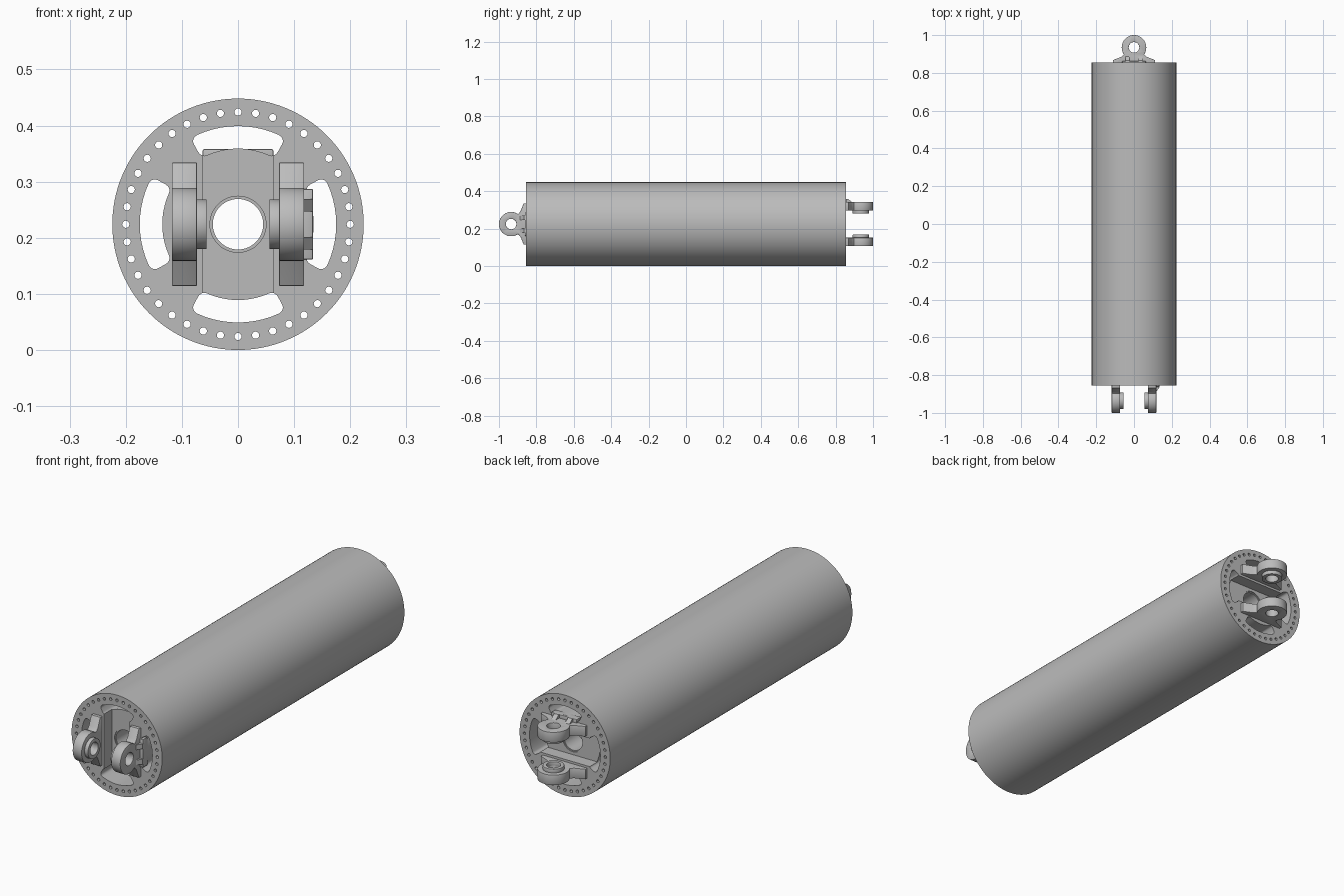
import bpy, bmesh
from math import cos, sin, pi, radians
from mathutils import Matrix, Vector

if "Cube" in bpy.data.objects:
    bpy.data.objects.remove(bpy.data.objects["Cube"])

R = 0.224        # tube radius
END = 0.855      # half length of the tube
PIN = -0.935     # pin axis of the front lugs

grey = bpy.data.materials.new("plain_grey")
grey.use_nodes = True
grey.diffuse_color = (0.5, 0.5, 0.5, 1)
grey.node_tree.nodes["Principled BSDF"].inputs["Base Color"].default_value = (0.5, 0.5, 0.5, 1)

# columns send profile a, b and depth to world axes
FRAMES = {
    "x": Matrix(((0, 0, 1), (1, 0, 0), (0, 1, 0))),
    "y": Matrix(((1, 0, 0), (0, 0, 1), (0, 1, 0))),
    "z": Matrix(((1, 0, 0), (0, 1, 0), (0, 0, 1))),
}
FRONT = Matrix.Translation((0, 0, R))
BACK = FRONT @ Matrix.Rotation(pi, 4, Vector((1, 0, 1)))   # swaps x and z, turns y


def circle(r, n=32, a=0, b=0):
    return [(a + r * cos(2 * pi * i / n), b + r * sin(2 * pi * i / n)) for i in range(n)]


def evaluated_mesh(obj):
    bpy.context.view_layer.update()
    return bpy.data.meshes.new_from_object(obj.evaluated_get(bpy.context.evaluated_depsgraph_get()))


def solid(name, loops, axis, lo, hi, place, bevel=0, cutter=None):
    """Extrude a profile with holes along an axis, then place it."""
    curve = bpy.data.curves.new(name, "CURVE")
    curve.dimensions = "2D"
    curve.fill_mode = "BOTH"
    curve.extrude = (hi - lo) / 2
    for loop in loops:
        spline = curve.splines.new("POLY")
        spline.points.add(len(loop) - 1)
        for point, (a, b) in zip(spline.points, loop):
            point.co = (a, b, 0, 1)
        spline.use_cyclic_u = True
    temp = bpy.data.objects.new(name + "_profile", curve)
    bpy.context.collection.objects.link(temp)
    mesh = evaluated_mesh(temp)
    bpy.data.objects.remove(temp)
    bm = bmesh.new()
    bm.from_mesh(mesh)
    bmesh.ops.remove_doubles(bm, verts=bm.verts, dist=1e-5)
    for v in bm.verts:
        v.co = place @ (FRAMES[axis] @ (v.co + Vector((0, 0, (lo + hi) / 2))))
    bmesh.ops.recalc_face_normals(bm, faces=bm.faces)
    bmesh.ops.dissolve_limit(bm, angle_limit=radians(0.5), verts=bm.verts, edges=bm.edges)
    bm.to_mesh(mesh)
    bm.free()
    obj = bpy.data.objects.new(name, mesh)
    bpy.context.collection.objects.link(obj)
    if cutter:
        mod = obj.modifiers.new("channel", "BOOLEAN")
        mod.operation, mod.solver, mod.object = "DIFFERENCE", "EXACT", cutter
    if bevel:
        mod = obj.modifiers.new("soft_edges", "BEVEL")
        mod.width, mod.segments, mod.limit_method = bevel, 2, "ANGLE"
        mod.angle_limit = radians(40)
    if obj.modifiers:
        obj.data = evaluated_mesh(obj)
        obj.modifiers.clear()
    obj.data.name = name
    obj.data.materials.clear()
    obj.data.materials.append(grey)
    obj.data.shade_smooth()
    obj.data.set_sharp_from_angle(angle=radians(30))
    return obj


def window(direction):
    """Curved slot with rounded corners, centred on a direction."""
    mid, half, tall, corner = 0.155, 0.078, 0.02, 0.012
    pts = []
    for k, (su, sv) in enumerate(((1, 1), (-1, 1), (-1, -1), (1, -1))):
        for i in range(6):
            t = (k + i / 5) * pi / 2
            pts.append((su * (half - corner) + corner * cos(t), sv * (tall - corner) + corner * sin(t)))
        if sv * su == 1:    # long edge, bent with the plate
            pts += [(su * (half - corner) * (1 - j / 5), sv * tall) for j in range(1, 10)]
    return [((mid + v) * cos(direction + u / mid), (mid + v) * sin(direction + u / mid)) for u, v in pts]


def box(a, b, c, d):
    return [(a, b), (c, b), (c, d), (a, d)]


# main tube
solid("tube", [circle(R, 128), circle(0.214, 128)], "y", -END, END, FRONT)

# lug outline: wide foot, sloped neck, round eye
foot = [(-0.83, 0.11), (-0.868, 0.11), (-0.885, 0.068)]
eye = [(PIN + 0.065 * cos(radians(t)), 0.065 * sin(radians(t))) for t in range(55, 306, 5)]
lug = foot + eye + [(a, -b) for a, b in reversed(foot)]
pin_hole = circle(0.028, 32, PIN)

for end, place in (("front", FRONT), ("back", BACK)):
    # end plate with bolt circle, four windows and a channel across it
    cutter = solid("channel_cutter", [box(-0.063, -0.15, 0.063, 0.15)], "y", -0.9, -0.8, place)
    cutter.hide_render = True
    loops = [circle(0.214, 128), circle(0.05, 48)]
    loops += [circle(0.0065, 12, 0.2 * cos(2 * pi * i / 40), 0.2 * sin(2 * pi * i / 40)) for i in range(40)]
    loops += [window(k * pi / 2) for k in range(4)]
    solid(end + "_plate", loops, "y", -END, -0.755, place, cutter=cutter)
    bpy.data.objects.remove(cutter)

    # bore sleeve
    solid(end + "_sleeve", [circle(0.054, 48), circle(0.045, 48)], "y", -0.796, -0.7, place)

    # pair of lugs with inner bosses
    for side, s in (("left", 1), ("right", -1)):
        lo, hi = sorted((s * 0.073, s * 0.118))
        solid(f"{end}_{side}_lug", [lug, pin_hole], "x", lo, hi, place, bevel=0.003)
        lo, hi = sorted((s * 0.056, s * 0.08))
        solid(f"{end}_{side}_boss", [circle(0.044, 40, PIN), pin_hole], "x", lo, hi, place, bevel=0.003)

    # pad and ribs outside the left lug
    solid(end + "_pad", [box(0.11, -0.063, 0.134, 0.063)], "y", -0.862, -0.83, place, bevel=0.003)
    rib = [(0.11, -0.85), (0.134, -0.85), (0.134, -0.866), (0.116, -0.89), (0.11, -0.89)]
    for label, z in (("upper", 0.034), ("lower", -0.034)):
        solid(f"{end}_{label}_rib", [rib], "z", z - 0.011, z + 0.011, place)
